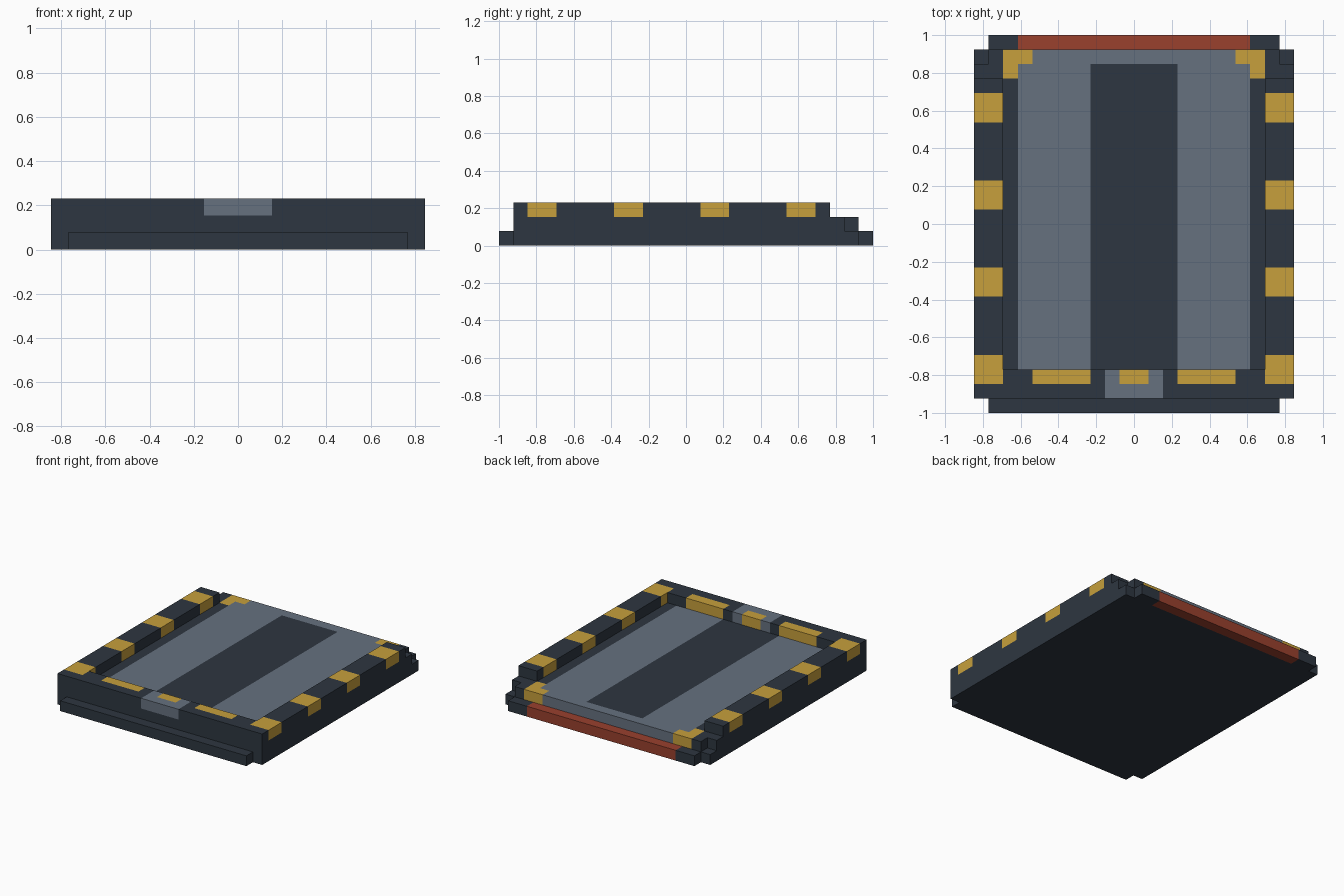
import bpy
import bmesh

U = 1 / 13  # size of one block

cube = bpy.data.objects.get("Cube")
if cube:
    bpy.data.objects.remove(cube, do_unlink=True)


def material(name, rgb):
    m = bpy.data.materials.new(name)
    m.use_nodes = True
    m.diffuse_color = (*rgb, 1)
    m.node_tree.nodes["Principled BSDF"].inputs["Base Color"].default_value = (*rgb, 1)
    return m


DARK = material("dark slate", (0.027, 0.037, 0.052))
GREY = material("steel grey", (0.133, 0.165, 0.212))
YELLOW = material("warning yellow", (0.57, 0.35, 0.045))
RED = material("rust red", (0.32, 0.052, 0.027))


def part(name, mat, layer, rects, mirror=False):
    """One-block-high slabs from (x0, x1, y0, y1) rectangles in block units."""
    bm = bmesh.new()
    if mirror:
        rects = rects + [(-x1, -x0, y0, y1) for x0, x1, y0, y1 in rects]
    for x0, x1, y0, y1 in rects:
        verts = bmesh.ops.create_cube(bm, size=1)["verts"]
        for v in verts:
            v.co.x = (x1 if v.co.x > 0 else x0) * U
            v.co.y = (y1 if v.co.y > 0 else y0) * U
            v.co.z = (layer + (v.co.z > 0)) * U
    mesh = bpy.data.meshes.new(name)
    bm.to_mesh(mesh)
    bm.free()
    mesh.materials.append(mat)
    obj = bpy.data.objects.new(name, mesh)
    bpy.context.collection.objects.link(obj)
    return obj


# Bottom layer
part("base_plate", DARK, 0, [(-11, 11, -12, 12)])
part("front_lip", DARK, 0, [(-10, 10, -13, -12)])
part("back_lip_ends", DARK, 0, [(8, 10, 12, 13)], mirror=True)
part("back_light_bar", RED, 0, [(-8, 8, 12, 13)])

# Middle layer: frame, deck and corner markers
part("frame_sides", DARK, 1, [(8, 11, -12, 10), (9, 11, 10, 11), (9, 10, 11, 12)], mirror=True)
part("frame_front", DARK, 1, [(-8, 8, -12, -10)])
part("deck_panels", GREY, 1, [(3, 8, -10, 11)], mirror=True)
part("deck_back_edge", GREY, 1, [(-7, 7, 11, 12)])
part("deck_centre_strip", DARK, 1, [(-3, 3, -10, 11)])
part("back_corner_markers", YELLOW, 1, [(8, 9, 10, 11), (7, 9, 11, 12)], mirror=True)

# Side rails with evenly spaced stripes
starts = range(-11, 10, 6)
part("rail_stripes", YELLOW, 2, [(9, 11, y, y + 2) for y in starts], mirror=True)
gaps = [(9, 11, -12, -11)] + [(9, 11, y + 2, min(y + 6, 10)) for y in starts]
part("side_rails", DARK, 2, gaps, mirror=True)

# Front wall with latch and inner stripes
part("front_wall", DARK, 2, [(2, 9, -12, -11), (2, 3, -11, -10), (7, 9, -11, -10)], mirror=True)
part("front_wall_stripes", YELLOW, 2, [(3, 7, -11, -10)], mirror=True)
part("latch", GREY, 2, [(0, 2, -12, -11), (1, 2, -11, -10)], mirror=True)
part("latch_marker", YELLOW, 2, [(-1, 1, -11, -10)])
